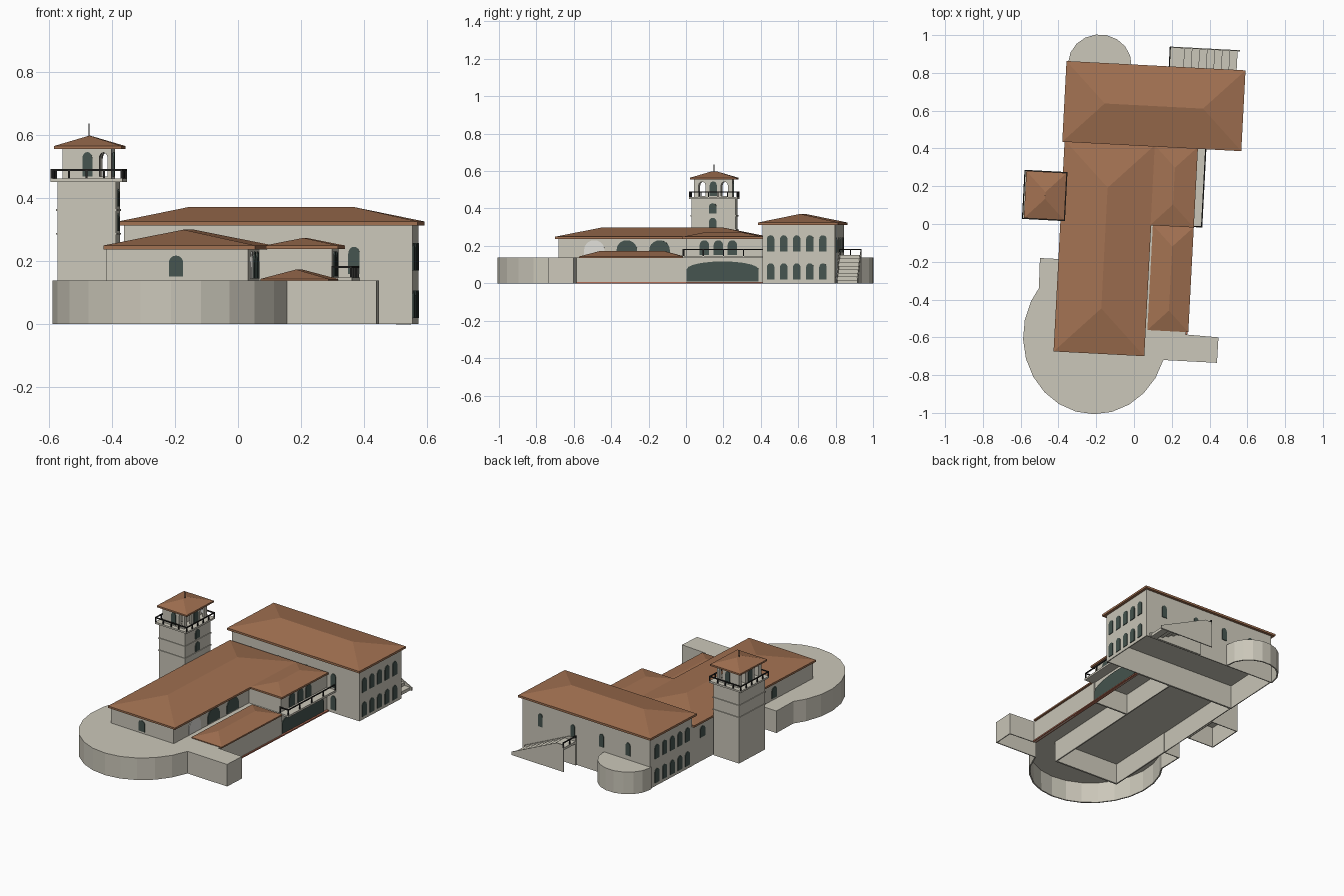
import bpy, bmesh
from math import sin, cos, pi, radians

if "Cube" in bpy.data.objects:
    bpy.data.objects.remove(bpy.data.objects["Cube"])

TURN = radians(-3)  # the whole site is turned slightly


def material(name, rgb):
    m = bpy.data.materials.new(name)
    m.use_nodes = True
    m.diffuse_color = (*rgb, 1)
    m.node_tree.nodes["Principled BSDF"].inputs["Base Color"].default_value = (*rgb, 1)
    return m


STONE = material("pale stone", (0.6, 0.575, 0.49))
TILE = material("terracotta tile", (0.36, 0.165, 0.083))
GLASS = material("dark green glass", (0.06, 0.09, 0.078))
IRON = material("dark iron", (0.022, 0.022, 0.02))
RED = material("red paving", (0.45, 0.15, 0.09))
PLASTER = material("light plaster", (0.75, 0.74, 0.7))


def finish(bm, name, mat):
    bmesh.ops.recalc_face_normals(bm, faces=bm.faces)
    mesh = bpy.data.meshes.new(name)
    bm.to_mesh(mesh)
    bm.free()
    mesh.materials.append(mat)
    ob = bpy.data.objects.new(name, mesh)
    ob.rotation_euler.z = TURN
    bpy.context.collection.objects.link(ob)
    return ob


def prism(name, base, shift, mat):
    """Closed solid: a 3D outline pushed along a vector."""
    bm = bmesh.new()
    face = bm.faces.new([bm.verts.new(p) for p in base])
    out = bmesh.ops.extrude_face_region(bm, geom=[face], use_keep_orig=True)
    moved = [v for v in out["geom"] if isinstance(v, bmesh.types.BMVert)]
    bmesh.ops.translate(bm, vec=shift, verts=moved)
    return finish(bm, name, mat)


def box(name, x0, x1, y0, y1, z0, z1, mat=STONE):
    return prism(name, [(x0, y0, z0), (x1, y0, z0), (x1, y1, z0), (x0, y1, z0)],
                 (0, 0, z1 - z0), mat)


def shell(name, outline, height):
    """Walls with a flat lid, open underneath."""
    bm = bmesh.new()
    low = [bm.verts.new((x, y, 0)) for x, y in outline]
    top = [bm.verts.new((x, y, height)) for x, y in outline]
    n = len(low)
    for i in range(n):
        j = (i + 1) % n
        bm.faces.new((low[i], low[j], top[j], top[i]))
    bm.faces.new(top)
    ob = finish(bm, name, STONE)
    mod = ob.modifiers.new("thickness", "SOLIDIFY")
    mod.thickness, mod.offset = 0.008, -1
    return ob


def rect(x0, x1, y0, y1):
    return [(x0, y0), (x1, y0), (x1, y1), (x0, y1)]


def building(name, x0, x1, y0, y1, height, floor):
    """Rectangular shell with an inner floor above the open base."""
    shell(name + "_walls", rect(x0, x1, y0, y1), height)
    g = 0.004
    box(name + "_floor", x0 + g, x1 - g, y0 + g, y1 - g, floor, floor + g)


def hip_roof(name, x0, x1, y0, y1, z0, z1, ridge):
    """Eave slab with four slopes meeting at a ridge along the longer side."""
    bm = bmesh.new()
    low = [bm.verts.new((x, y, z0)) for x, y in rect(x0, x1, y0, y1)]
    a, b, c, d = top = [bm.verts.new((x, y, z1)) for x, y in rect(x0, x1, y0, y1)]
    bm.faces.new(low)
    for i in range(4):
        bm.faces.new((low[i], low[i - 1], top[i - 1], top[i]))
    h = min(x1 - x0, y1 - y0) / 2
    p = bm.verts.new((x0 + h, y0 + h, ridge))
    q = bm.verts.new((x1 - h, y1 - h, ridge))
    if x1 - x0 > y1 - y0:
        sides = (a, b, q, p), (b, c, q), (c, d, p, q), (d, a, p)
    else:
        sides = (a, b, p), (b, c, q, p), (c, d, q), (d, a, p, q)
    for s in sides:
        bm.faces.new(s)
    return finish(bm, name, TILE)


def arch(name, axis, wall, at, width, z0, spring, z1, mat=GLASS, depth=0.008):
    """Arched panel centred on a wall; axis is the direction the wall faces."""
    pts = [(-width / 2, z0), (width / 2, z0)]
    pts += [(width / 2 * cos(pi * i / 10), spring + (z1 - spring) * sin(pi * i / 10))
            for i in range(11)]
    w = wall - depth / 2
    if axis == "x":
        return prism(name, [(w, at + u, z) for u, z in pts], (depth, 0, 0), mat)
    return prism(name, [(at + u, w, z) for u, z in pts], (0, depth, 0), mat)


def railing(name, path, z, height, gap):
    """Thin posts and a top rail following axis-aligned segments."""
    r = 0.003
    for (xa, ya), (xb, yb) in zip(path, path[1:]):
        box(name + "_rail", min(xa, xb) - r, max(xa, xb) + r, min(ya, yb) - r, max(ya, yb) + r,
            z + height - 2 * r, z + height, IRON)
        n = max(1, round((abs(xb - xa) + abs(yb - ya)) / gap))
        for i in range(n + 1):
            x, y = xa + (xb - xa) * i / n, ya + (yb - ya) * i / n
            box(name + "_post", x - r, x + r, y - r, y + r, z, z + height, IRON)


# Rear block
building("rear_block", -0.385, 0.53, 0.437, 0.826, 0.315, 0.15)
hip_roof("rear_block_roof", -0.402, 0.547, 0.415, 0.843, 0.312, 0.325, 0.371)
for wall in (-0.385, 0.53):
    for i in range(5):
        for z in (0.02, 0.17):
            arch("rear_end_window", "x", wall, 0.481 + 0.07 * i, 0.04, z, z + 0.065, z + 0.087)
for x in (-0.23, -0.04, 0.167, 0.4):
    arch("rear_back_window", "y", 0.826, x, 0.032, 0.165, 0.225, 0.245)
for x in (-0.25, -0.05, 0.15, 0.345):
    for z in (0.02, 0.158):
        arch("rear_front_window", "y", 0.437, x, 0.036, z, z + 0.065, z + 0.087)

# Main wing
building("main_wing", -0.383, 0.068, -0.678, 0.437, 0.24, 0.13)
hip_roof("main_wing_roof", -0.39, 0.091, -0.696, 0.425, 0.237, 0.249, 0.299)
arch("main_front_window", "y", -0.678, -0.161, 0.045, 0.15, 0.195, 0.217)
for y, mat in ((-0.487, PLASTER), (-0.313, GLASS), (-0.138, GLASS)):
    arch("main_side_window", "x", 0.068, y, 0.11, 0.145, 0.178, 0.23, mat)
for y in (-0.32, 0.34):
    arch("main_west_window", "x", -0.383, y, 0.045, 0.15, 0.195, 0.217)

# East wing with its balcony
building("east_wing", 0.06, 0.298, 0.015, 0.437, 0.242, 0.13)
hip_roof("east_wing_roof", 0.085, 0.317, -0.002, 0.425, 0.238, 0.249, 0.273)
for y in (0.114, 0.189, 0.264):
    arch("east_wing_window", "x", 0.298, y, 0.05, 0.15, 0.205, 0.23)
arch("great_arch", "x", 0.299, 0.212, 0.385, 0.01, 0.075, 0.117)
box("balcony_slab", 0.29, 0.362, 0.0, 0.437, 0.135, 0.147)
railing("balcony", [(0.3, 0.004), (0.358, 0.004), (0.358, 0.434)], 0.147, 0.037, 0.1)

# Low wing roof and paving strip
hip_roof("low_wing_roof", 0.1, 0.317, -0.557, 0.0, 0.134, 0.143, 0.173)
box("paving_strip", 0.29, 0.312, -0.57, 0.437, 0, 0.008, RED)

# Terrace wrapping the main wing
arc = [(-0.175 + 0.381 * cos(t), -0.604 + 0.413 * sin(t))
       for t in (radians(156 + 189 * i / 13) for i in range(14))]
shell("terrace", [(-0.375, -0.206), (-0.488, -0.206), (-0.485, -0.366)] + arc
      + [(0.477, -0.711), (0.478, -0.576), (0.304, -0.57), (0.304, 0.016), (0.06, 0.016),
         (0.06, -0.667), (-0.375, -0.667)], 0.138)

# Rounded bay at the back
shell("back_bay", [(-0.225 + 0.168 * cos(pi * i / 9), 0.836 + 0.157 * sin(pi * i / 9))
                   for i in range(10)] + [(-0.393, 0.82), (-0.057, 0.82)], 0.138)

# Outside stair
STEPS = 8
for i in range(STEPS):
    x, z = 0.5 - 0.04 * i, 0.15 * (i + 1) / STEPS
    box("stair_step", x - 0.042, x, 0.828, 0.942, z - 0.02, z)
box("stair_landing", 0.14, 0.182, 0.826, 0.942, 0.135, 0.15)
for y in (0.83, 0.942):
    prism("stair_side_wall", [(0.512, y, 0), (0.512, y, 0.02), (0.19, y, 0.168),
                              (0.14, y, 0.168), (0.14, y, 0)], (0, 0.006, 0), STONE)
railing("stair_landing", [(0.143, 0.83), (0.143, 0.945)], 0.15, 0.033, 0.055)

# Tower shaft
building("tower", -0.573, -0.388, 0.008, 0.246, 0.452, 0.13)
for z in (0.283, 0.358):
    box("tower_band", -0.577, -0.384, 0.004, 0.25, z, z + 0.006)
for z in (0.295, 0.373):
    arch("tower_window", "x", -0.388, 0.123, 0.04, z, z + 0.035, z + 0.055)
box("tower_platform", -0.594, -0.366, -0.004, 0.256, 0.45, 0.461)
railing("tower", [(-0.591, -0.001), (-0.369, -0.001), (-0.369, 0.253),
                  (-0.591, 0.253), (-0.591, -0.001)], 0.461, 0.03, 0.055)

# Lantern room: arched passages cut through
MX, MY = -0.479, 0.125
lantern = box("tower_lantern", -0.558, -0.402, 0.022, 0.228, 0.46, 0.556)
cutters = [arch("cutter", "x", MX, MY + s * 0.06, 0.036, 0.468, 0.523, 0.543, STONE, 0.3)
           for s in (-1, 1)]
cutters.append(arch("cutter", "y", MY, MX + 0.051, 0.026, 0.468, 0.525, 0.543, STONE, 0.3))
for c in cutters:
    mod = lantern.modifiers.new("passage", "BOOLEAN")
    mod.operation, mod.solver, mod.object = "DIFFERENCE", "EXACT", c
bpy.context.view_layer.update()
graph = bpy.context.evaluated_depsgraph_get()
cut_mesh = bpy.data.meshes.new_from_object(lantern.evaluated_get(graph))
lantern.modifiers.clear()
lantern.data = cut_mesh
for c in cutters:
    bpy.data.objects.remove(c)
for wall in (-0.558, -0.402):
    arch("lantern_window", "x", wall, MY, 0.038, 0.468, 0.523, 0.545)
for wall in (0.022, 0.228):
    arch("lantern_window", "y", wall, MX, 0.032, 0.468, 0.523, 0.545)
hip_roof("tower_roof", -0.584, -0.37, 0.001, 0.251, 0.554, 0.564, 0.597)
box("tower_finial", MX - 0.002, MX + 0.002, MY - 0.002, MY + 0.002, 0.59, 0.635, IRON)
